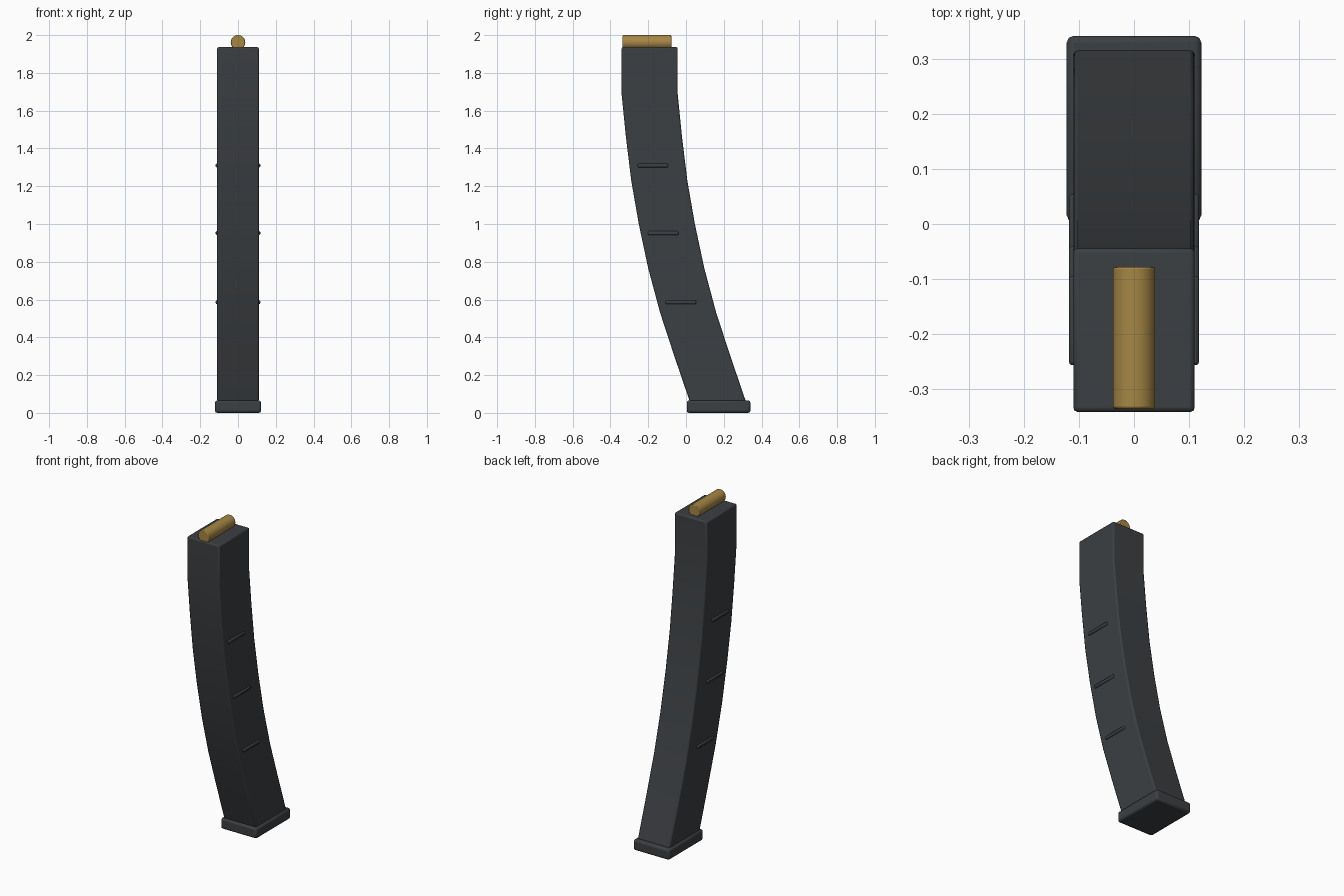
import bpy, bmesh, math

if "Cube" in bpy.data.objects:
    bpy.data.objects.remove(bpy.data.objects["Cube"])


def material(name, rgb):
    m = bpy.data.materials.new(name)
    m.diffuse_color = (*rgb, 1)
    m.use_nodes = True
    m.node_tree.nodes["Principled BSDF"].inputs["Base Color"].default_value = m.diffuse_color
    return m


DARK = material("dark_steel", (0.045, 0.05, 0.055))
BRASS = material("brass", (0.38, 0.24, 0.06))


def finish(bm, name, mat, bevel, segments=2):
    bmesh.ops.recalc_face_normals(bm, faces=bm.faces)
    me = bpy.data.meshes.new(name)
    bm.to_mesh(me)
    bm.free()
    ob = bpy.data.objects.new(name, me)
    bpy.context.collection.objects.link(ob)
    me.materials.append(mat)
    mod = ob.modifiers.new("soft_edges", 'BEVEL')
    mod.width, mod.segments = bevel, segments
    mod.limit_method, mod.angle_limit = 'ANGLE', math.radians(40)
    bpy.ops.object.select_all(action='DESELECT')
    ob.select_set(True)
    bpy.context.view_layer.objects.active = ob
    bpy.ops.object.shade_smooth_by_angle(angle=math.radians(35))
    return ob


def box(name, x, y, z, bevel):
    bm = bmesh.new()
    bmesh.ops.create_cube(bm, size=1)
    for v in bm.verts:
        v.co = [r[0] if c < 0 else r[1] for c, r in zip(v.co, (x, y, z))]
    return finish(bm, name, DARK, bevel)


# Curved body: equal level sections swept along the front edge (y, z)
front_edge = [(0.02, 0.06), (-0.06, 0.295), (-0.137, 0.53), (-0.2, 0.765),
              (-0.25, 1.0), (-0.29, 1.23), (-0.318, 1.46), (-0.341, 1.69),
              (-0.341, 1.936)]
DEPTH, HALF = 0.297, 0.11
bm = bmesh.new()
rings = [[bm.verts.new(p) for p in ((-HALF, y, z), (HALF, y, z),
                                    (HALF, y + DEPTH, z), (-HALF, y + DEPTH, z))]
         for y, z in front_edge]
for a, b in zip(rings, rings[1:]):
    for i in range(4):
        j = (i + 1) % 4
        bm.faces.new((a[i], a[j], b[j], b[i]))
bm.faces.new(rings[0])
bm.faces.new(rings[-1])
finish(bm, "curved_body", DARK, 0.008)

# Base plate
box("base_plate", (-0.122, 0.122), (0.004, 0.341), (0, 0.066), 0.012)

# Grip ribs on both sides
for n, (y, z) in enumerate([(-0.108, 0.586), (-0.202, 0.952), (-0.256, 1.31)], 1):
    for side, x in (("left", (-0.118, -0.1)), ("right", (0.1, 0.118))):
        box(f"{side}_rib_{n}", x, (y, y + 0.162), (z - 0.01, z + 0.01), 0.006)

# Top round lying along y
bm = bmesh.new()
bmesh.ops.create_cone(bm, cap_ends=True, segments=32, radius1=0.0385,
                      radius2=0.0385, depth=0.257)
for v in bm.verts:
    x, y, z = v.co
    v.co = (x, z - 0.2065, y + 1.9615)
finish(bm, "top_round", BRASS, 0.004)
